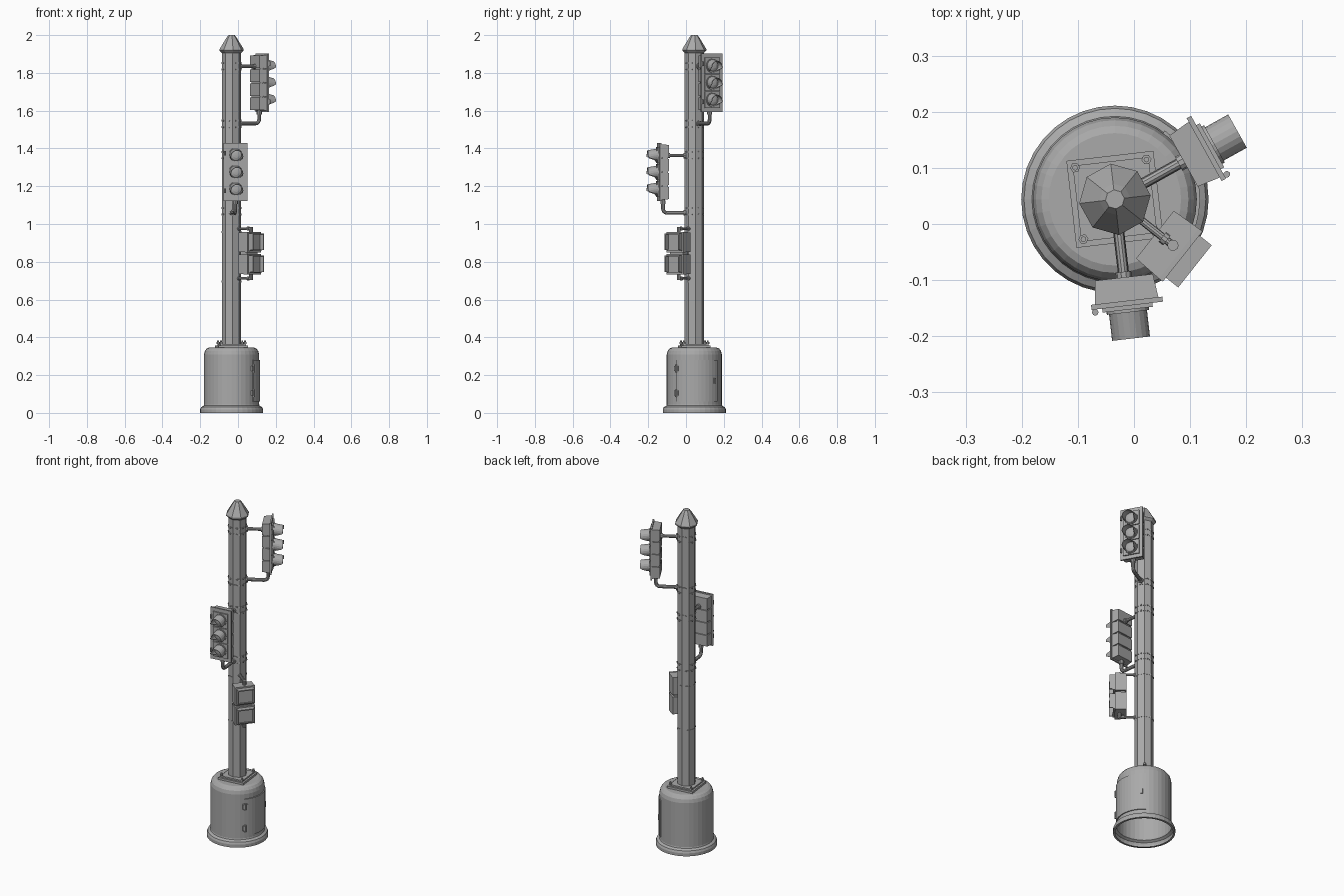
import bpy, bmesh, math
from mathutils import Matrix, Vector

if "Cube" in bpy.data.objects:
    bpy.data.objects.remove(bpy.data.objects["Cube"])

PX, PY = -0.034, 0.044           # pole axis
ROT = math.radians(6.6)          # twist of the pole and foot plate

mat = bpy.data.materials.new("plain grey")
mat.diffuse_color = (0.4, 0.4, 0.4, 1)
mat.use_nodes = True
mat.node_tree.nodes["Principled BSDF"].inputs["Base Color"].default_value = mat.diffuse_color


def finish(bm, name, angle=0.0, weld=True):
    """Place a mesh built around the pole axis, turned so local +x faces outwards."""
    if weld:
        bmesh.ops.recalc_face_normals(bm, faces=bm.faces[:])
    me = bpy.data.meshes.new(name)
    bm.to_mesh(me)
    bm.free()
    me.materials.append(mat)
    ob = bpy.data.objects.new(name, me)
    ob.location = (PX, PY, 0)
    ob.rotation_euler.z = angle
    bpy.context.collection.objects.link(ob)
    return ob


def lathe(bm, prof, n, axis="Z", at=(0, 0, 0), start=True, end=True):
    rings = []
    for r, h in prof:
        ring = []
        for i in range(n):
            a = 2 * math.pi * i / n
            p = Vector((r * math.cos(a), r * math.sin(a), h))
            if axis == "X":
                p = Vector((p.z, p.x, p.y))
            ring.append(bm.verts.new(p + Vector(at)))
        rings.append(ring)
    for a, b in zip(rings, rings[1:]):
        for i in range(n):
            bm.faces.new((a[i], a[(i + 1) % n], b[(i + 1) % n], b[i]))
    if start:
        bm.faces.new(rings[0][::-1])
    if end:
        bm.faces.new(rings[-1])


def box(bm, lo, hi, taper=1.0, ztaper=1.0):
    """Box from lo to hi; the low-x side can be narrowed."""
    c = [(a + b) / 2 for a, b in zip(lo, hi)]
    s = [b - a for a, b in zip(lo, hi)]
    vs = bmesh.ops.create_cube(bm, size=1)["verts"]
    for v in vs:
        if v.co.x < 0:
            v.co.y *= taper
            v.co.z *= ztaper
        v.co = Vector([c[k] + v.co[k] * s[k] for k in range(3)])


def pipe(bm, pts, r, n=10):
    """Round tube along a path in the local x-z plane."""
    pts = [Vector((x, 0, z)) for x, z in pts]
    rings = []
    for i, p in enumerate(pts):
        t = (pts[min(i + 1, len(pts) - 1)] - pts[max(i - 1, 0)]).normalized()
        side = Vector((0, 1, 0))
        up = t.cross(side)
        rings.append([bm.verts.new(p + r * (math.cos(2 * math.pi * k / n) * side
                      + math.sin(2 * math.pi * k / n) * up)) for k in range(n)])
    for a, b in zip(rings, rings[1:]):
        for i in range(n):
            bm.faces.new((a[i], a[(i + 1) % n], b[(i + 1) % n], b[i]))
    bm.faces.new(rings[0])
    bm.faces.new(rings[-1])


# drum base, open underneath
bm = bmesh.new()
lathe(bm, [(0.155, 0), (0.167, 0), (0.167, 0.018), (0.162, 0.030), (0.148, 0.038),
           (0.146, 0.045), (0.146, 0.308), (0.141, 0.328), (0.131, 0.341), (0.118, 0.346)],
      36, start=False)
finish(bm, "drum_base")

# curved access door with hinges and latch
bm = bmesh.new()
N, a0, a1 = 12, math.radians(-40), math.radians(54)
cols = []
for i in range(N + 1):
    a = a0 + (a1 - a0) * i / N
    cols.append([bm.verts.new((r * math.cos(a), r * math.sin(a), z))
                 for r, z in ((0.142, 0.06), (0.1515, 0.06), (0.1515, 0.28), (0.142, 0.28))])
for a, b in zip(cols, cols[1:]):
    for k in range(4):
        bm.faces.new((a[k], a[(k + 1) % 4], b[(k + 1) % 4], b[k]))
bm.faces.new(cols[0])
bm.faces.new(cols[-1])
finish(bm, "access_door")
bm = bmesh.new()
for z in (0.105, 0.235):
    box(bm, (0.140, -0.014, z - 0.014), (0.154, 0.014, z + 0.014))
    lathe(bm, [(0.006, z - 0.02), (0.006, z + 0.02)], 8, at=(0.152, 0, 0))
finish(bm, "door_hinges", math.radians(-39))
bm = bmesh.new()
box(bm, (0.145, -0.006, 0.155), (0.157, 0.006, 0.185))
finish(bm, "door_latch", math.radians(45))

# square foot plate, collar and bolts
bm = bmesh.new()
box(bm, (-0.078, -0.078, 0.343), (0.078, 0.078, 0.358))
box(bm, (-0.068, -0.068, 0.355), (0.068, 0.068, 0.366))
for sx in (-1, 1):
    for sy in (-1, 1):
        at = (sx * 0.064, sy * 0.064, 0)
        lathe(bm, [(0.009, 0.366), (0.009, 0.374)], 6, at=at)
        lathe(bm, [(0.005, 0.374), (0.005, 0.382)], 8, at=at)
finish(bm, "foot_plate", ROT)

# octagonal pole and faceted cap
bm = bmesh.new()
lathe(bm, [(0.051, 0.36), (0.051, 1.915)], 8)
finish(bm, "pole", ROT)
bm = bmesh.new()
lathe(bm, [(0.051, 1.905), (0.064, 1.918), (0.064, 1.926), (0.028, 1.985), (0.017, 2.0)], 8)
finish(bm, "pole_cap", ROT)

# clamping straps with screw heads
bm = bmesh.new()
for z in (1.835, 1.53, 1.365, 1.068, 0.975, 0.712):
    lathe(bm, [(0.0525, z - 0.022), (0.0525, z - 0.012)], 8)
    lathe(bm, [(0.0525, z + 0.012), (0.0525, z + 0.022)], 8) if z > 1 else None
finish(bm, "straps", ROT)
for k in range(8):
    bm = bmesh.new()
    for z in (1.835, 1.53, 1.365, 1.068):
        for dz in (-0.017, 0.017):
            lathe(bm, [(0.004, 0.045), (0.004, 0.053)], 6, "X", (0, 0, z + dz))
    finish(bm, "strap_screws", ROT + math.pi / 8 + k * math.pi / 4)


def visor(bm, z):
    """Hood around a lens: long over the top, cut short below."""
    n = 20
    outer, inner = [], []
    for i in range(n):
        a = 2 * math.pi * i / n
        s = math.sin(a)
        length = 0.05 if s > -0.1 else 0.05 - 0.042 * min(1, (-0.1 - s) / 0.65)
        for r, store in ((0.034, outer), (0.031, inner)):
            store.append([bm.verts.new((0.2 + x, r * math.cos(a), z + r * s - drop))
                          for x, drop in ((0, 0), (length, length * 0.18))])
    for i in range(n):
        j = (i + 1) % n
        bm.faces.new((outer[i][0], outer[j][0], outer[j][1], outer[i][1]))
        bm.faces.new((inner[i][1], inner[j][1], inner[j][0], inner[i][0]))
        bm.faces.new((outer[i][1], outer[j][1], inner[j][1], inner[i][1]))


def signal_head(label, angle, zc):
    """Three-lamp head centred at height zc with its two arms."""
    bm = bmesh.new()
    for k in range(4):                                    # ribbed rear housing
        z = zc - 0.148 + k * 0.074
        box(bm, (0.140, -0.057, z + 0.001), (0.183, 0.057, z + 0.073), 0.91, 0.9)
    box(bm, (0.146, -0.048, zc - 0.143), (0.183, 0.048, zc + 0.143))
    finish(bm, label + "_housing", angle)
    bm = bmesh.new()                                      # front plate and door frames
    box(bm, (0.182, -0.064, zc - 0.154), (0.191, 0.064, zc + 0.154))
    for k in (-1, 0, 1):
        z = zc + k * 0.09
        box(bm, (0.190, -0.045, z - 0.043), (0.198, 0.045, z + 0.043))
        lathe(bm, [(0.038, 0.197), (0.038, 0.203)], 20, "X", (0, 0, z))
    for z in (-0.1, 0.1):                                 # side catches
        lathe(bm, [(0.006, zc + z - 0.012), (0.006, zc + z + 0.012)], 8, at=(0.196, -0.058, 0))
    finish(bm, label + "_front_plate", angle)
    bm = bmesh.new()
    for k in (-1, 0, 1):
        visor(bm, zc + k * 0.09)
    finish(bm, label + "_visors", angle)
    bm = bmesh.new()
    for k in (-1, 0, 1):
        lathe(bm, [(0.031, 0.202), (0.026, 0.207), (0.015, 0.211), (0.004, 0.212)],
              20, "X", (0, 0, zc + k * 0.09))
    finish(bm, label + "_lenses", angle)
    bm = bmesh.new()                                      # upper and lower arms
    hi, lo = zc + 0.087, zc - 0.216
    pipe(bm, [(0.04, hi), (0.15, hi)], 0.009)
    bend = [(0.145 + 0.022 * math.sin(t), lo + 0.022 * (1 - math.cos(t)))
            for t in (0, 0.39, 0.79, 1.18, 1.57)]
    pipe(bm, [(0.04, lo)] + bend + [(0.167, zc - 0.145)], 0.010)
    for z in (hi, lo):
        lathe(bm, [(0.015, 0.044), (0.015, 0.057)], 10, "X", (0, 0, z))
    lathe(bm, [(0.014, 0.130), (0.014, 0.141)], 10, "X", (0, 0, hi))
    lathe(bm, [(0.014, zc - 0.168), (0.014, zc - 0.150)], 10, at=(0.167, 0, 0))
    finish(bm, label + "_arms", angle)


signal_head("upper_signal", math.radians(29.1), 1.748)
signal_head("middle_signal", math.radians(-83.4), 1.275)

# two-box walk signal
WALK = ROT - math.pi / 4
bm = bmesh.new()
for z in (0.787, 0.904):
    box(bm, (0.095, -0.062, z - 0.054), (0.150, 0.052, z + 0.054), 0.95, 0.95)
    box(bm, (0.149, -0.062, z - 0.054), (0.158, 0.052, z + 0.054))
    for y0, y1, z0, z1 in ((-0.053, 0.043, 0.040, 0.046), (-0.053, -0.047, -0.042, 0.040),
                           (0.037, 0.043, -0.042, 0.040), (-0.053, 0.043, -0.046, -0.040)):
        box(bm, (0.157, y0, z + z0), (0.186 if z0 > -0.045 else 0.168, y1, z + z1))
    box(bm, (0.157, -0.047, z - 0.040), (0.162, 0.037, z + 0.040))
box(bm, (0.105, -0.05, 0.83), (0.145, 0.04, 0.86))
finish(bm, "walk_signal_boxes", WALK)
bm = bmesh.new()
for z, edge in ((0.975, 0.95), (0.712, 0.742)):
    pipe(bm, [(0.04, z), (0.130, z)], 0.007)
    lathe(bm, [(0.011, 0.044), (0.011, 0.056)], 10, "X", (0, 0, z))
    lathe(bm, [(0.011, 0.108), (0.011, 0.118)], 10, "X", (0, 0, z))
    lo, hi = sorted((edge, z + math.copysign(0.009, z - edge)))
    lathe(bm, [(0.010, lo), (0.010, hi)], 10, at=(0.132, 0, 0))
finish(bm, "walk_signal_arms", WALK)
